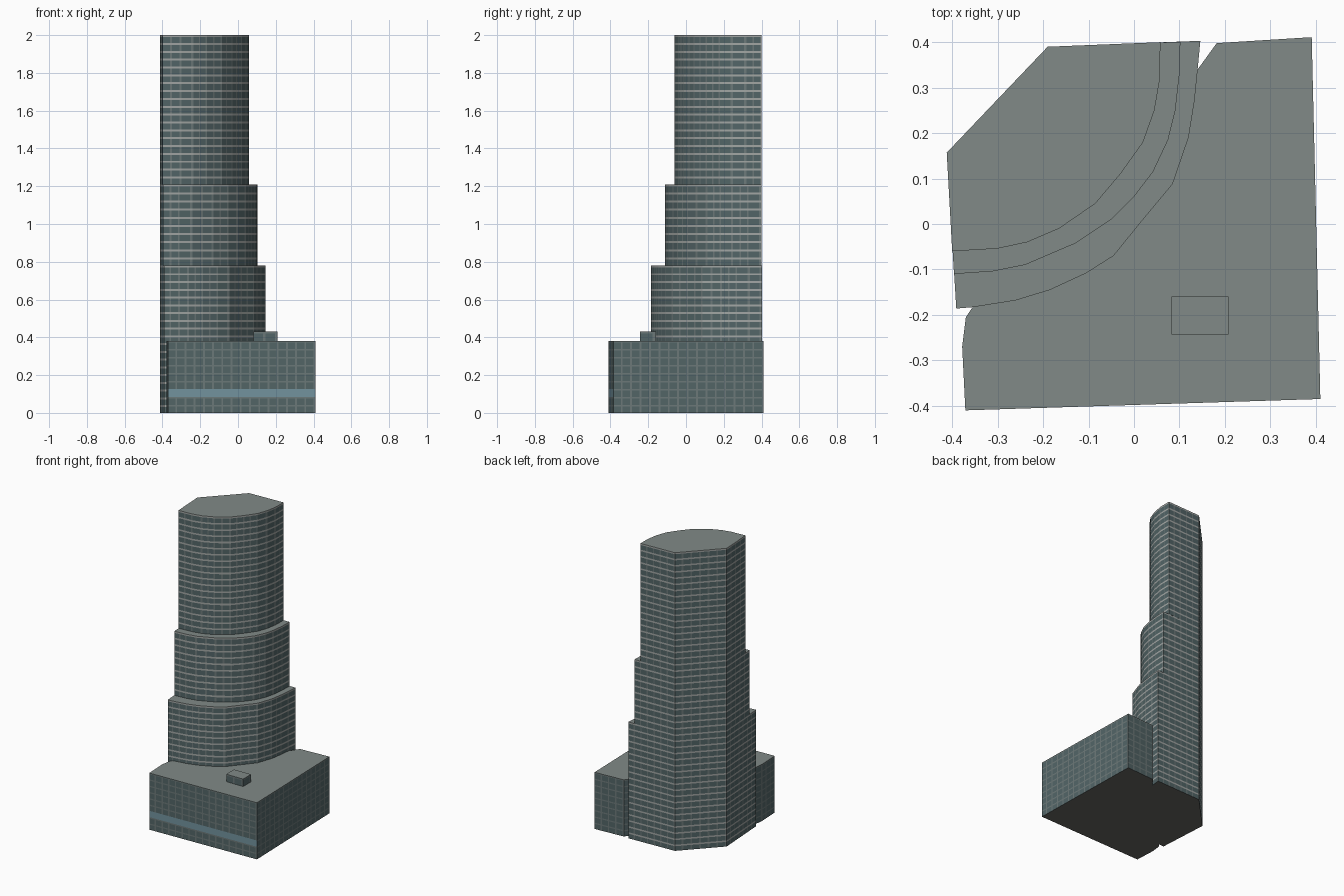
import bpy, bmesh
from mathutils import Vector

if "Cube" in bpy.data.objects:
    bpy.data.objects.remove(bpy.data.objects["Cube"])


def material(name, r, g, b):
    m = bpy.data.materials.new(name)
    m.diffuse_color = (r, g, b, 1)
    m.use_nodes = True
    m.node_tree.nodes["Principled BSDF"].inputs["Base Color"].default_value = m.diffuse_color
    return m


MATS = [material("glass", 0.085, 0.13, 0.135), material("spandrel", 0.36, 0.38, 0.37),
        material("mullion", 0.15, 0.19, 0.19), material("roof", 0.22, 0.255, 0.245),
        material("blue_glass", 0.17, 0.29, 0.34), material("underside", 0.13, 0.13, 0.12)]
GLASS, SPANDREL, MULLION, ROOF, BLUE, UNDER = range(6)


def splits(count, share):
    """Fractions 0..1 for repeating wide (False) and narrow (True) strips."""
    out = []
    for i in range(count):
        out += [(i / count, (i + 1 - share) / count, False, i),
                ((i + 1 - share) / count, (i + 1) / count, True, i)]
    return out


def block(name, pts, z0, z1, floors, bay, band=0.25, open_edges=(), blue_edge=None, band_mat=SPANDREL):
    """Counter-clockwise outline raised into a banded, flush facade with caps."""
    bm = bmesh.new()
    n = len(pts)
    for e in range(n):
        if e in open_edges:
            continue
        a, b = Vector(pts[e]), Vector(pts[(e + 1) % n])
        cols = max(1, round((b - a).length / bay))
        for u0, u1, post, _ in splits(cols, 0.2):
            p, q = a.lerp(b, u0), a.lerp(b, u1)
            for v0, v1, light, level in splits(floors, band):
                lo, hi = z0 + (z1 - z0) * v0, z0 + (z1 - z0) * v1
                f = bm.faces.new([bm.verts.new(c) for c in
                                  ((*p, lo), (*q, lo), (*q, hi), (*p, hi))])
                f.material_index = band_mat if light else MULLION if post else GLASS
                if e == blue_edge and level == 2:
                    f.material_index = BLUE
    top = bm.faces.new([bm.verts.new((*p, z1)) for p in pts])
    top.material_index = ROOF
    if z0 == 0:
        base = bm.faces.new([bm.verts.new((*p, z0)) for p in reversed(pts)])
        base.material_index = UNDER
    bmesh.ops.remove_doubles(bm, verts=bm.verts, dist=1e-5)
    me = bpy.data.meshes.new(name)
    bm.to_mesh(me)
    bm.free()
    for m in MATS:
        me.materials.append(m)
    ob = bpy.data.objects.new(name, me)
    bpy.context.collection.objects.link(ob)
    return ob


# Shared chamfered back corner and the three curved fronts
back = [(-0.19, 0.39), (-0.412, 0.157)]
upper = [(-0.40, -0.06), (-0.30, -0.054), (-0.235, -0.04), (-0.165, -0.01), (-0.085, 0.045),
         (-0.03, 0.11), (0.02, 0.18), (0.045, 0.25), (0.057, 0.32), (0.058, 0.40)]
middle = [(-0.396, -0.11), (-0.31, -0.104), (-0.24, -0.09), (-0.13, -0.043), (-0.05, 0.01),
          (0.0, 0.06), (0.042, 0.115), (0.075, 0.185), (0.091, 0.25), (0.10, 0.33), (0.102, 0.401)]
lower = [(-0.391, -0.186), (-0.355, -0.183), (-0.26, -0.168), (-0.185, -0.145), (-0.105, -0.108),
         (-0.045, -0.07), (0.02, 0.01), (0.085, 0.088), (0.12, 0.19), (0.133, 0.27),
         (0.14, 0.34), (0.146, 0.403)]

# Stepped tower
block("lower_tower", back + lower, 0, 0.78, 19, 0.05)
block("middle_tower", back + middle, 0.78, 1.21, 10, 0.05)
block("upper_tower", back + upper, 1.21, 2.0, 19, 0.05)

# Podium wraps the lower tower; the shared curved wall is left open
outer = [(0.182, 0.398), (0.14, 0.34)]
seam = lower[1:10][::-1]
rim = [(-0.37, -0.205), (-0.378, -0.27), (-0.371, -0.41), (0.41, -0.385), (0.391, 0.411)]
podium = outer + seam + rim
first = len(outer) - 1
block("podium", podium, 0, 0.38, 9, 0.05, 0.2,
      open_edges=range(first, first + len(seam)),
      blue_edge=podium.index((-0.371, -0.41)), band_mat=MULLION)

# Small plant room on the podium roof
block("plant_room", [(0.083, -0.243), (0.208, -0.243), (0.208, -0.16), (0.083, -0.16)],
      0.38, 0.43, 1, 0.06, 0.2, band_mat=MULLION)
